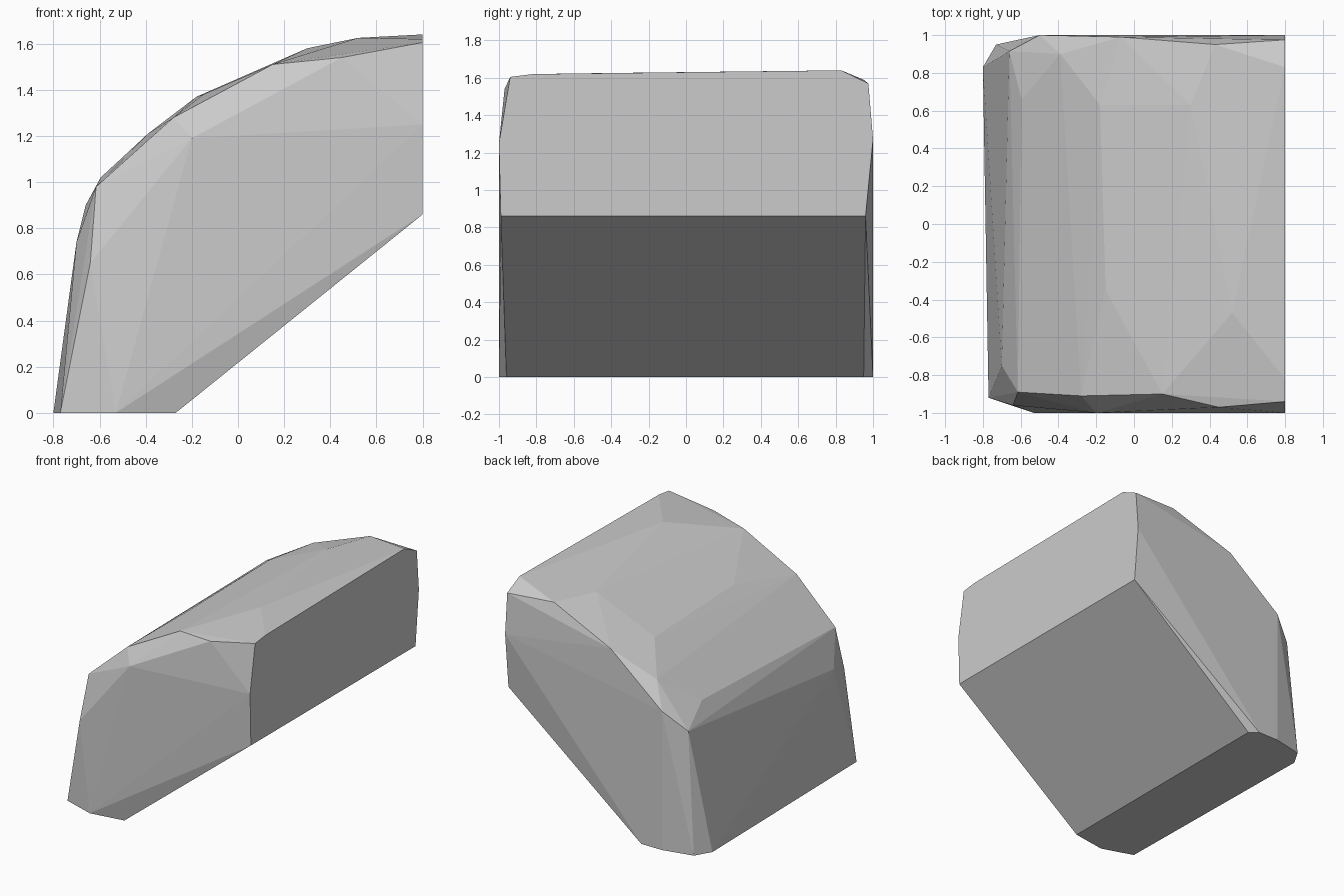
import bpy
import bmesh

if "Cube" in bpy.data.objects:
    bpy.data.objects.remove(bpy.data.objects["Cube"])

# Corner groups of the faceted stone block
base = [(-0.77, -0.92, 0), (-0.53, -1, 0), (-0.27, -0.96, 0),
        (-0.27, 0.95, 0), (-0.33, 1, 0), (-0.5, 1, 0), (-0.73, 0.95, 0), (-0.80, 0.83, 0)]
cut_end = [(0.8, -0.99, 0.86), (0.8, -1, 1.25), (0.8, -0.94, 1.605), (0.8, -0.82, 1.62),
           (0.8, 0.83, 1.64), (0.8, 0.975, 1.57), (0.8, 1, 1.27), (0.8, 0.96, 0.86)]
front_rim = [(-0.64, -0.96, 0.65), (-0.615, -0.89, 0.98), (-0.28, -0.91, 1.28),
             (0.15, -0.9, 1.51), (0.45, -0.97, 1.54), (-0.2, -1, 1.19)]
back_rim = [(-0.66, 0.915, 0.90), (-0.5, 1, 1.04), (-0.39, 0.90, 1.21),
            (-0.07, 0.99, 1.39), (0.43, 0.95, 1.59)]
crown = [(-0.70, -0.75, 0.74), (-0.69, 0.06, 0.76), (-0.595, 0.66, 1.02),
         (-0.18, 0.63, 1.37), (-0.15, -0.35, 1.38), (0.30, 0.63, 1.58), (0.52, -0.47, 1.625)]

# Wrap the corners into one convex block
bm = bmesh.new()
for co in base + cut_end + front_rim + back_rim + crown:
    bm.verts.new(co)
hull = bmesh.ops.convex_hull(bm, input=bm.verts)
loose = {v for v in hull["geom_interior"] + hull["geom_unused"]
         if isinstance(v, bmesh.types.BMVert)}
bmesh.ops.delete(bm, geom=list(loose), context='VERTS')
bmesh.ops.dissolve_limit(bm, angle_limit=0.02, verts=bm.verts, edges=bm.edges)
bmesh.ops.recalc_face_normals(bm, faces=bm.faces)

mesh = bpy.data.meshes.new("stone_block")
bm.to_mesh(mesh)
bm.free()
stone = bpy.data.objects.new("stone_block", mesh)
bpy.context.collection.objects.link(stone)

# Plain grey stone
grey = bpy.data.materials.new("stone_grey")
grey.diffuse_color = (0.6, 0.6, 0.6, 1)
grey.use_nodes = True
grey.node_tree.nodes["Principled BSDF"].inputs["Base Color"].default_value = grey.diffuse_color
mesh.materials.append(grey)
